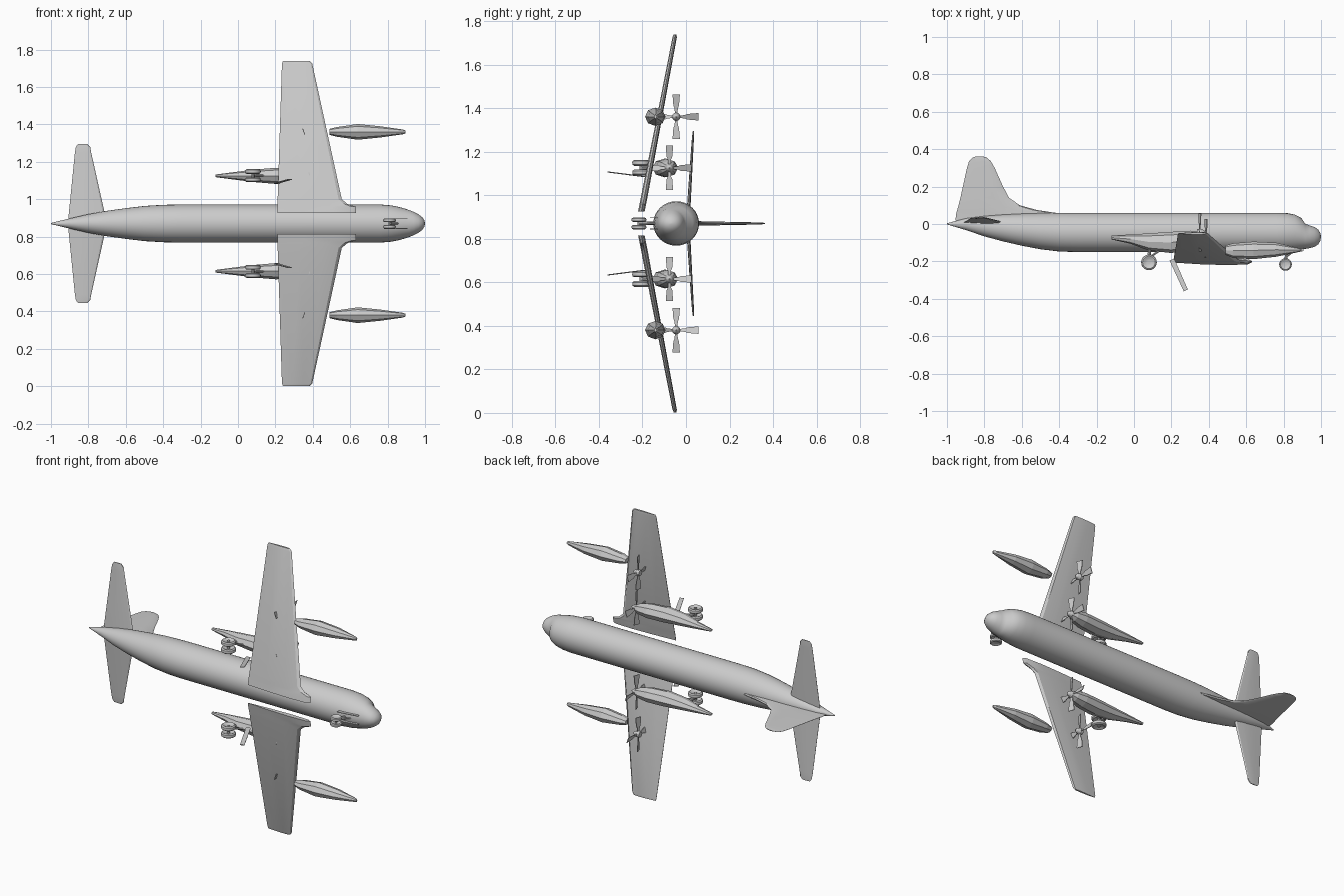
import bpy, bmesh, math
from mathutils import Vector

cube = bpy.data.objects.get("Cube")
if cube:
    bpy.data.objects.remove(cube, do_unlink=True)

MID = 0.87   # height of the symmetry plane; the aircraft lies on its side

grey = bpy.data.materials.new("light grey")
grey.use_nodes = True
colour = (0.6, 0.6, 0.6, 1)
grey.diffuse_color = colour
grey.node_tree.nodes["Principled BSDF"].inputs["Base Color"].default_value = colour


def loft(bm, rings):
    """Skin closed rings of points and cap both ends."""
    loops = [[bm.verts.new(p) for p in r] for r in rings]
    n = len(loops[0])
    for a, b in zip(loops, loops[1:]):
        for i in range(n):
            bm.faces.new((a[i], a[(i + 1) % n], b[(i + 1) % n], b[i]))
    bm.faces.new(loops[0][::-1])
    bm.faces.new(loops[-1])


def finish(name, bm, mirror=False, smooth=None):
    bmesh.ops.recalc_face_normals(bm, faces=bm.faces)
    me = bpy.data.meshes.new(name)
    bm.to_mesh(me)
    bm.free()
    ob = bpy.data.objects.new(name, me)
    bpy.context.collection.objects.link(ob)
    ob.location.z = MID
    me.materials.append(grey)
    if mirror:
        m = ob.modifiers.new("other side", 'MIRROR')
        m.use_axis = (False, False, True)
        m.use_mirror_merge = False
    if smooth:
        bpy.ops.object.select_all(action='DESELECT')
        ob.select_set(True)
        bpy.context.view_layer.objects.active = ob
        bpy.ops.object.shade_smooth_by_angle(angle=math.radians(smooth))
    return ob


def body_rings(sections, n, cz=0.0):
    """Sections along x: (x, bottom y, top y, half width)."""
    return [[(x, (lo + hi) / 2 + (hi - lo) / 2 * math.cos(math.tau * i / n),
              cz + w * math.sin(math.tau * i / n)) for i in range(n)]
            for x, lo, hi, w in sections]


def foil_rings(sections):
    """Wing sections along z: (z, y, front x, rear x, thickness)."""
    shape = [(0, 0), (.05, .35), (.3, .5), (.65, .35), (1, .04),
             (1, -.04), (.65, -.35), (.3, -.5), (.05, -.35)]
    return [[(f + (r - f) * u, y + t * v, z) for u, v in shape]
            for z, y, f, r, t in sections]


def disc_rings(x, y, profile, n=20):
    """Turned shape about a z axis: profile of (z, radius)."""
    return [[(x + r * math.cos(math.tau * i / n), y + r * math.sin(math.tau * i / n), z)
             for i in range(n)] for z, r in profile]


def bar(bm, a, b, r, n=8):
    a, b = Vector(a), Vector(b)
    d = (b - a).normalized()
    u = d.orthogonal().normalized()
    v = d.cross(u)
    loft(bm, [[p + r * (u * math.cos(math.tau * i / n) + v * math.sin(math.tau * i / n))
               for i in range(n)] for p in (a, b)])


def plate(bm, outline, z, t):
    """Flat panel in the x-y plane."""
    loft(bm, [[(x, y, z + s * t / 2) for x, y in outline] for s in (-1, 1)])


# Fuselage
bm = bmesh.new()
loft(bm, body_rings([
    (-1, -.002, .004, .003), (-.9, -.032, .03, .027), (-.8, -.066, .043, .05),
    (-.7, -.093, .051, .068), (-.6, -.116, .056, .082), (-.5, -.135, .059, .094),
    (-.4, -.147, .06, .1), (-.3, -.15, .06, .102), (.76, -.15, .06, .102),
    (.82, -.147, .058, .097), (.86, -.143, .05, .089), (.895, -.137, .032, .079),
    (.915, -.133, .002, .072), (.94, -.129, -.008, .062), (.965, -.122, -.016, .049),
    (.985, -.109, -.03, .034), (.996, -.09, -.048, .018), (1, -.071, -.067, .002)], 32))
finish("fuselage", bm, smooth=35)

# Main wings with a root fillet at the leading edge
bm = bmesh.new()
loft(bm, foil_rings([(.055, -.205, .63, .21, .03), (.09, -.198, .63, .21, .03),
                     (.105, -.195, .585, .211, .03), (.13, -.19, .555, .212, .03),
                     (.855, -.052, .397, .235, .02), (.868, -.05, .385, .24, .012)]))
finish("wings", bm, mirror=True, smooth=30)

# Horizontal tail
bm = bmesh.new()
loft(bm, foil_rings([(0, .008, -.7, -.91, .018), (.38, .031, -.785, -.872, .01),
                     (.41, .033, -.79, -.867, .008), (.425, .034, -.805, -.855, .005)]))
finish("tailplane", bm, mirror=True, smooth=30)

# Vertical fin with a long dorsal fillet, built from (y, front x, rear x, thickness)
bm = bmesh.new()
fin = [(.02, -.36, -.955, .022), (.06, -.42, -.95, .021), (.075, -.52, -.945, .02),
       (.1, -.61, -.938, .018), (.14, -.668, -.928, .017), (.2, -.7, -.915, .015),
       (.3, -.745, -.893, .011), (.335, -.765, -.882, .009), (.354, -.785, -.865, .007),
       (.362, -.81, -.845, .004)]
loft(bm, [[(x, y, z) for x, z, _ in ring] for (y, f, r, t), ring in
          zip(fin, foil_rings([(0, 0, f, r, t) for y, f, r, t in fin]))])
finish("fin", bm, smooth=30)

# Engine nacelles
bm = bmesh.new()
loft(bm, body_rings([(.49, -.165, -.115, .016), (.53, -.182, -.103, .026),
                     (.64, -.188, -.094, .042), (.76, -.175, -.1, .03),
                     (.88, -.15, -.128, .013), (.895, -.146, -.134, .008)], 8, .49))
finish("outer_nacelles", bm, mirror=True)
bm = bmesh.new()
loft(bm, body_rings([(-.12, -.083, -.062, .007), (-.02, -.105, -.056, .02),
                     (.08, -.142, -.05, .033), (.2, -.155, -.042, .043),
                     (.3, -.14, -.036, .042), (.36, -.12, -.042, .032),
                     (.39, -.095, -.055, .017)], 8, .255))
finish("inner_nacelles", bm, mirror=True)

# Four-bladed propellers
for name, x, y, z in (("outer_propellers", .352, -.045, .49), ("inner_propellers", .385, -.076, .255)):
    bm = bmesh.new()
    loft(bm, [[(x + dx, y + r * math.cos(math.tau * i / 12), z + r * math.sin(math.tau * i / 12))
               for i in range(12)] for dx, r in ((-.015, .017), (.005, .019), (.022, .012), (.032, .002))])
    for k in range(4):
        a = k * math.pi / 2
        out, side = Vector((0, math.cos(a), math.sin(a))), Vector((.35, -math.sin(a), math.cos(a)))
        rings = []
        for r, w in ((.012, .005), (.04, .008), (.052, .013), (.102, .017)):
            c = Vector((x, y, z)) + out * r
            rings.append([c + side * w * s + Vector((t, 0, 0))
                          for s, t in ((-1, -.002), (1, -.002), (1, .002), (-1, .002))])
        loft(bm, rings)
    finish(name, bm, mirror=True)


def wheel(bm, x, y, z, r, w):
    """Tyre with a recessed hub on both sides."""
    profile = [(-.25, .2), (-.3, .55), (-.45, .65), (-.5, .8), (-.3, .97), (0, 1)]
    profile += [(-h, q) for h, q in profile[-2::-1]]
    loft(bm, disc_rings(x, y, [(z + h * w, q * r) for h, q in profile]))


# Main landing gear
bm = bmesh.new()
for dz in (-.022, .022):
    wheel(bm, .08, -.205, .256 + dz, .042, .026)
finish("main_wheels", bm, mirror=True, smooth=40)
bm = bmesh.new()
bar(bm, (.08, -.205, .225), (.08, -.205, .29), .008)
bar(bm, (.08, -.205, .256), (.085, -.1, .256), .009)
bar(bm, (.08, -.18, .256), (.17, -.12, .256), .005)
finish("main_struts", bm, mirror=True)

# Main gear doors, hanging below the wing
bm = bmesh.new()
loft(bm, [[(x, y, z + s * .002) for x, y, z in
           ((.19, -.195, .215), (.215, -.185, .215), (.288, -.35, .236), (.266, -.36, .236))]
          for s in (-1, 1)])
finish("main_gear_doors", bm, mirror=True)

# Nose gear
bm = bmesh.new()
wheel(bm, .81, -.216, .017, .034, .02)
finish("nose_wheels", bm, mirror=True, smooth=40)
bm = bmesh.new()
bar(bm, (.81, -.216, -.02), (.81, -.216, .02), .006)
bar(bm, (.81, -.216, 0), (.82, -.12, 0), .008)
bar(bm, (.812, -.18, 0), (.87, -.125, 0), .005)
finish("nose_strut", bm)
bm = bmesh.new()
plate(bm, [(.78, -.13), (.905, -.125), (.905, -.145), (.85, -.155), (.78, -.165)], .026, .004)
finish("nose_gear_doors", bm, mirror=True)
